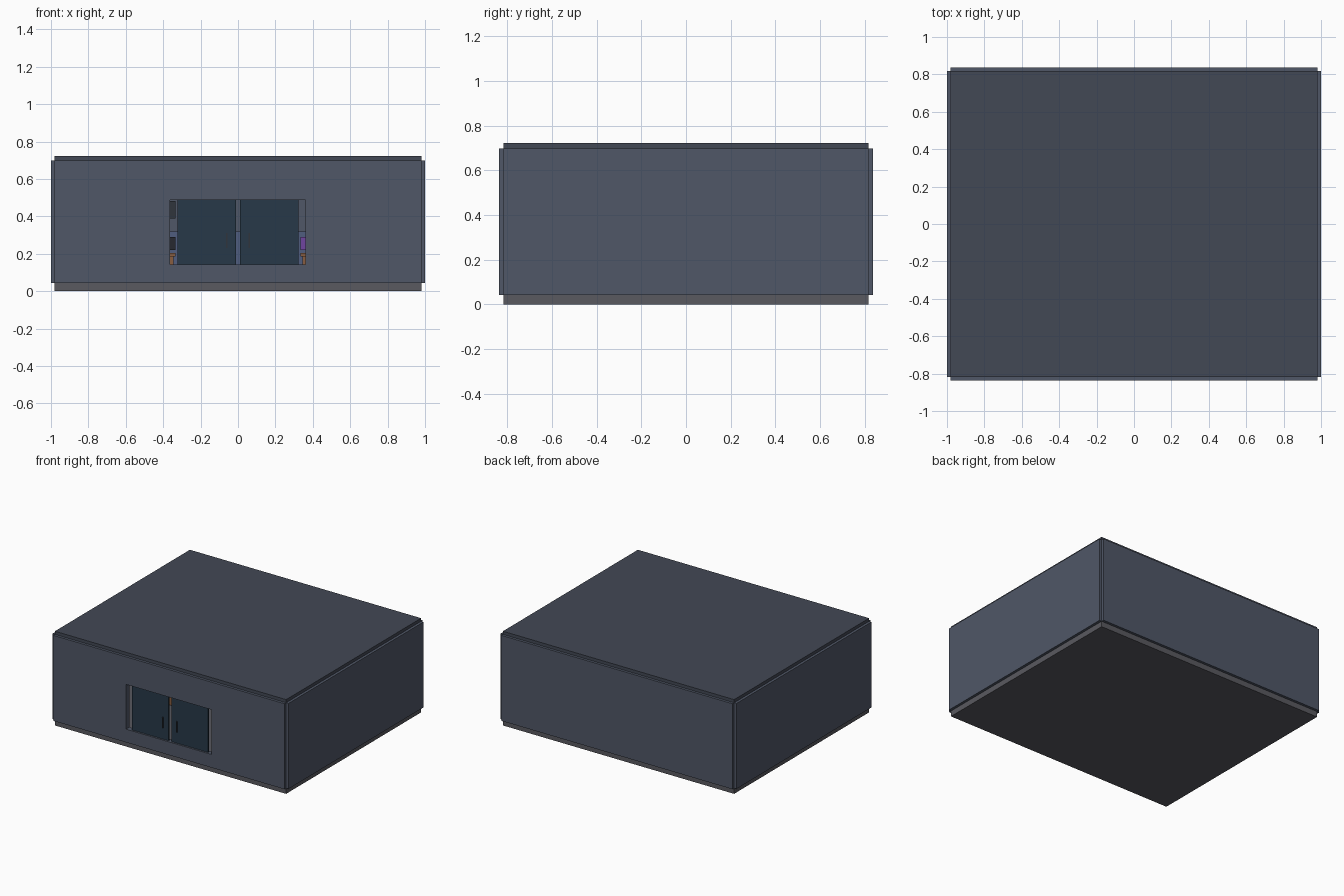
import bpy, bmesh
from mathutils import Vector

if "Cube" in bpy.data.objects:
    bpy.data.objects.remove(bpy.data.objects["Cube"])


def material(name, rgb):
    m = bpy.data.materials.new(name)
    m.diffuse_color = (*rgb, 1)
    m.use_nodes = True
    m.node_tree.nodes["Principled BSDF"].inputs["Base Color"].default_value = m.diffuse_color
    return m


WALL = material("slate_paint", (0.08, 0.095, 0.135))
ROOF = material("roof_paint", (0.055, 0.065, 0.09))
FLOOR = material("floor_grey", (0.10, 0.10, 0.115))
DOOR = material("navy_door", (0.02, 0.04, 0.065))
METAL = material("dark_metal", (0.03, 0.035, 0.045))
PANEL = material("blue_panel", (0.08, 0.11, 0.21))
WOOD = material("brown_wood", (0.25, 0.11, 0.05))
SCREEN = material("dark_screen", (0.02, 0.022, 0.03))
PURPLE = material("purple_screen", (0.16, 0.06, 0.35))


def box(name, x, y, z, mat):
    """Box from (min, max) ranges on each axis."""
    bm = bmesh.new()
    bmesh.ops.create_cube(bm, size=1)
    size = Vector((x[1] - x[0], y[1] - y[0], z[1] - z[0]))
    mid = Vector((sum(x), sum(y), sum(z))) / 2
    for v in bm.verts:
        v.co = v.co * size
    me = bpy.data.meshes.new(name)
    bm.to_mesh(me)
    bm.free()
    ob = bpy.data.objects.new(name, me)
    ob.location = mid
    bpy.context.collection.objects.link(ob)
    if mat:
        me.materials.append(mat)
    return ob


W, D, T = 0.98, 0.817, 0.02      # half width, half depth, half wall thickness

# Shell: floor, roof and walls straddling the floor edges
box("floor", (-W, W), (-D, D), (0, 0.043), FLOOR)
box("roof", (-W, W), (-D, D), (0.682, 0.722), ROOF)
front = box("front_wall", (-W, W), (-D - T, -D + T), (0.043, 0.698), WALL)
box("back_wall", (-W, W), (D - T, D + T), (0.043, 0.698), WALL)
for side, s in (("left", -1), ("right", 1)):
    box(side + "_wall", sorted((s * (W - T), s * (W + T))), (-D, D), (0.043, 0.698), WALL)

# Front opening
cutter = box("opening_cutter", (-0.363, 0.36), (-1, -0.7), (0.144, 0.487), None)
cutter.hide_render = True
cutter.hide_viewport = True
cut = front.modifiers.new("opening", "BOOLEAN")
cut.object = cutter
cut.operation = "DIFFERENCE"
cut.solver = "EXACT"

# Pair of doors with bar handles
for side, s in (("left", -1), ("right", 1)):
    box(side + "_door", sorted((s * 0.012, s * 0.324)), (-0.823, -0.811), (0.144, 0.487), DOOR)
    box(side + "_handle", sorted((s * 0.055, s * 0.064)), (-0.831, -0.823), (0.23, 0.312), METAL)

# Interior back panelling and a wall board seen through the gaps
box("back_panelling", (-W + T, W - T), (0.78, D - T), (0.043, 0.32), PANEL)
box("wall_board", (-0.5, -0.335), (0.785, D - T), (0.39, 0.482), METAL)

# Desks with screens
for side, s in (("left", -1), ("right", 1)):
    for row, y in enumerate((-0.1, 0.4)):
        tag = f"{side}_{row}"
        box("desk_top_" + tag, sorted((s * 0.335, s * 0.75)), (y - 0.09, y + 0.09), (0.185, 0.205), WOOD)
        box("desk_front_" + tag, sorted((s * 0.345, s * 0.74)), (y - 0.06, y - 0.045), (0.043, 0.185), WOOD)
        for i in (0, 1):
            x = s * (0.40 + 0.2 * i)
            box(f"screen_stand_{tag}_{i}", (x - 0.01, x + 0.01), (y + 0.01, y + 0.03), (0.205, 0.23), METAL)
            box(f"screen_{tag}_{i}", (x - 0.065, x + 0.065), (y - 0.005, y + 0.01), (0.22, 0.29),
                SCREEN if s < 0 else PURPLE)
